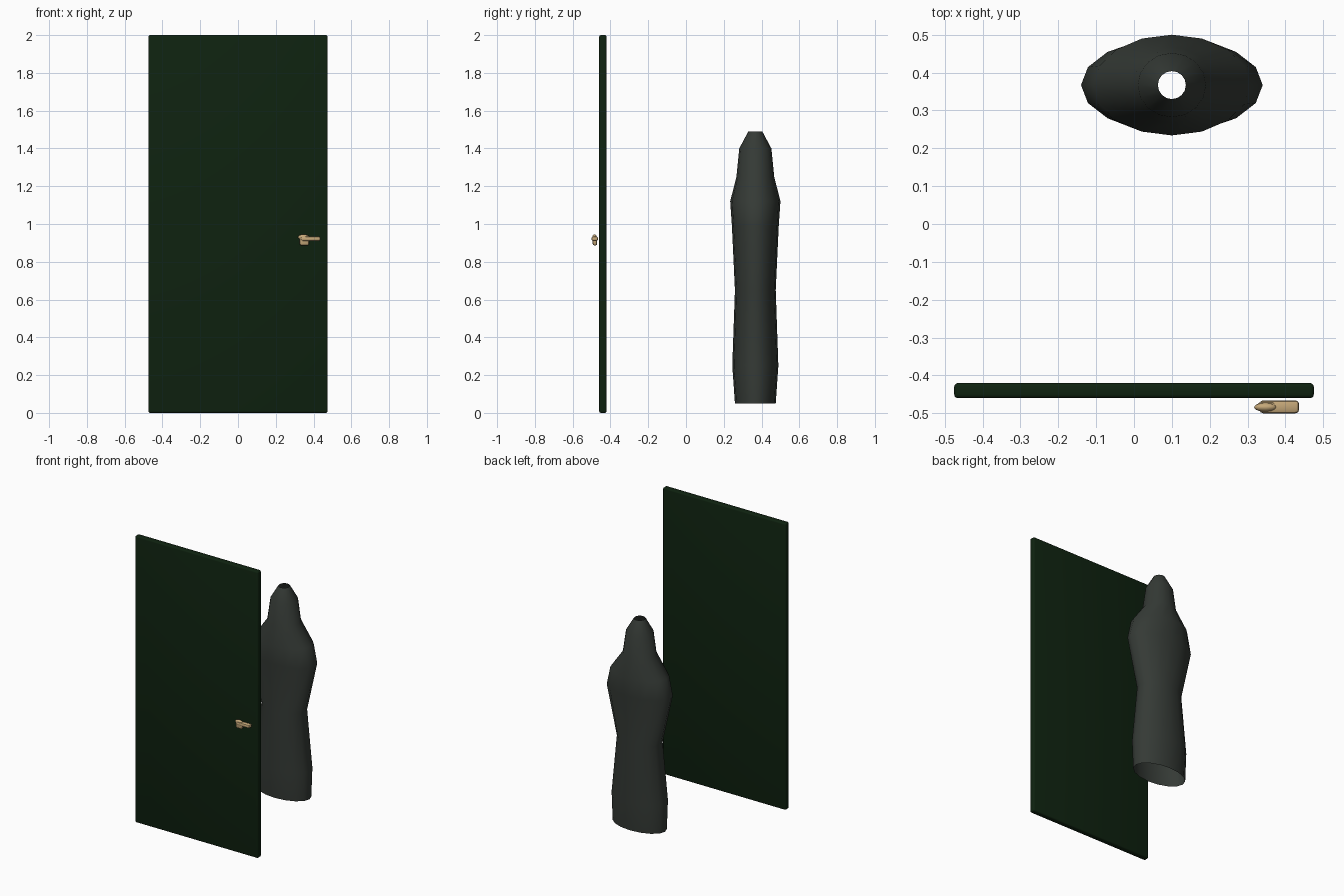
import bpy, bmesh, math

if "Cube" in bpy.data.objects:
    bpy.data.objects.remove(bpy.data.objects["Cube"])


def material(name, rgb):
    m = bpy.data.materials.new(name)
    m.diffuse_color = (*rgb, 1)
    m.use_nodes = True
    m.node_tree.nodes["Principled BSDF"].inputs["Base Color"].default_value = m.diffuse_color
    return m


GREEN = material("dark green paint", (0.0045, 0.016, 0.005))
CLOTH = material("dark grey cloth", (0.035, 0.042, 0.036))
TAN = material("tan", (0.56, 0.39, 0.19))


def add_object(name, bm, mat, angle=35):
    me = bpy.data.meshes.new(name)
    bm.to_mesh(me)
    bm.free()
    ob = bpy.data.objects.new(name, me)
    bpy.context.collection.objects.link(ob)
    me.materials.append(mat)
    bpy.ops.object.select_all(action='DESELECT')
    ob.select_set(True)
    bpy.context.view_layer.objects.active = ob
    bpy.ops.object.shade_smooth_by_angle(angle=math.radians(angle))
    return ob


def rounded_box(name, lo, hi, bevel, segments, mat):
    bm = bmesh.new()
    bmesh.ops.create_cube(bm, size=1)
    for v in bm.verts:
        v.co = [(a + b) / 2 + c * (b - a) for a, b, c in zip(lo, hi, v.co)]
    bmesh.ops.bevel(bm, geom=bm.edges[:], offset=bevel, segments=segments,
                    profile=0.5, affect='EDGES')
    return add_object(name, bm, mat)


def ellipsoid(name, centre, radii, mat):
    bm = bmesh.new()
    bmesh.ops.create_uvsphere(bm, u_segments=12, v_segments=8, radius=1)
    for v in bm.verts:
        v.co = [c + r * k for c, r, k in zip(centre, radii, v.co)]
    return add_object(name, bm, mat, 60)


# Door slab
rounded_box("door_panel", (-0.475, -0.46, 0), (0.475, -0.42, 2), 0.01, 3, GREEN)

# Hand-shaped handle: fist, straight bar and small thumb
rounded_box("handle_fist", (0.326, -0.494, 0.886), (0.376, -0.470, 0.938), 0.01, 2, TAN)
rounded_box("handle_bar", (0.332, -0.5, 0.910), (0.436, -0.466, 0.934), 0.009, 2, TAN)
ellipsoid("handle_thumb", (0.347, -0.484, 0.930), (0.030, 0.012, 0.015), TAN)

# Draped figure: open elliptical tube, rings of (z, x radius, y radius)
RINGS = [(0.05, 0.195, 0.108), (0.25, 0.20, 0.122), (0.65, 0.16, 0.108),
         (0.99, 0.24, 0.124), (1.12, 0.207, 0.133), (1.25, 0.112, 0.10),
         (1.40, 0.09, 0.085), (1.49, 0.037, 0.037)]
SIDES = 16
bm = bmesh.new()
loops = []
for z, rx, ry in RINGS:
    loops.append([bm.verts.new((0.1 + rx * math.cos(math.tau * i / SIDES),
                                0.367 + ry * math.sin(math.tau * i / SIDES), z))
                  for i in range(SIDES)])
for low, high in zip(loops, loops[1:]):
    for i in range(SIDES):
        j = (i + 1) % SIDES
        bm.faces.new((low[i], low[j], high[j], high[i]))
add_object("draped_cloak", bm, CLOTH, 60)
